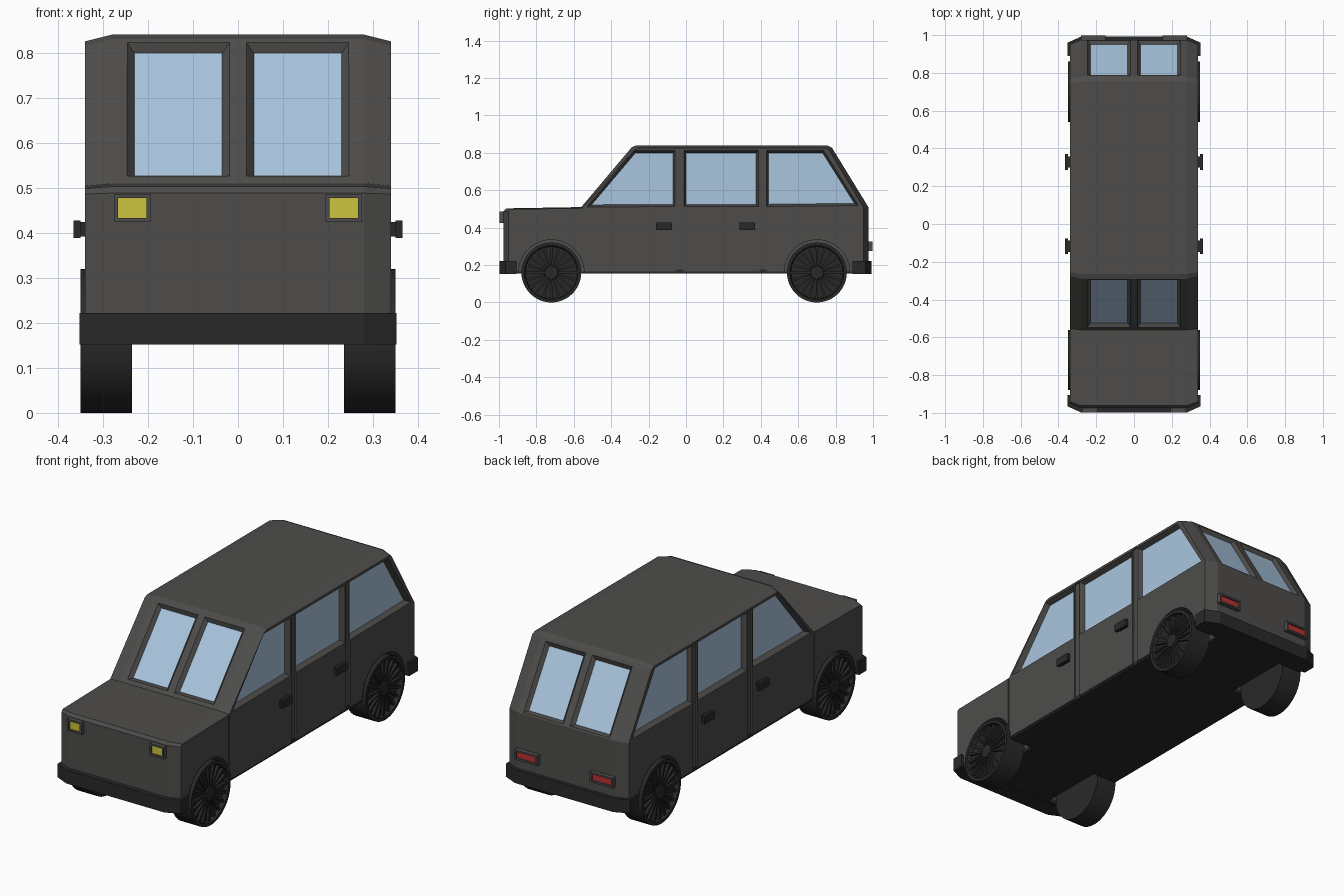
import bpy, bmesh, math
from mathutils import Vector

if "Cube" in bpy.data.objects:
    bpy.data.objects.remove(bpy.data.objects["Cube"])


def material(name, rgb):
    m = bpy.data.materials.new(name)
    m.diffuse_color = (*rgb, 1)
    m.use_nodes = True
    m.node_tree.nodes["Principled BSDF"].inputs["Base Color"].default_value = m.diffuse_color
    return m


PAINT = material("paint", (0.075, 0.073, 0.07))
DARK = material("dark_trim", (0.022, 0.022, 0.022))
GLASS = material("glass", (0.4, 0.56, 0.73))
YELLOW = material("yellow_lens", (0.6, 0.55, 0.05))
RED = material("red_lens", (0.5, 0.03, 0.03))


def loft(name, parts, mat=None):
    """Each part is a list of equal-sized rings, skinned together and capped."""
    bm = bmesh.new()
    for rings in parts:
        vs = [[bm.verts.new(p) for p in r] for r in rings]
        n = len(vs[0])
        for a, b in zip(vs, vs[1:]):
            for i in range(n):
                j = (i + 1) % n
                bm.faces.new((a[i], a[j], b[j], b[i]))
        bm.faces.new(vs[0][::-1])
        if len(vs) > 1:
            bm.faces.new(vs[-1])
    if len(parts[0]) > 1:
        bmesh.ops.recalc_face_normals(bm, faces=bm.faces)
    me = bpy.data.meshes.new(name)
    bm.to_mesh(me)
    bm.free()
    ob = bpy.data.objects.new(name, me)
    bpy.context.collection.objects.link(ob)
    if mat:
        me.materials.append(mat)
    return ob


def box(x0, x1, y0, y1, z0, z1):
    return [[(x, y0, z0), (x, y1, z0), (x, y1, z1), (x, y0, z1)] for x in (x0, x1)]


def circle(x, r, cy, cz, n=48):
    return [(x, cy + r * math.cos(2 * math.pi * i / n),
             cz + r * math.sin(2 * math.pi * i / n)) for i in range(n)]


def cut(ob, cutter):
    m = ob.modifiers.new("cut", 'BOOLEAN')
    m.object, m.operation, m.solver = cutter, 'DIFFERENCE', 'EXACT'
    bpy.context.view_layer.objects.active = ob
    bpy.ops.object.modifier_apply(modifier=m.name)


def drop(ob):
    bpy.data.objects.remove(ob, do_unlink=True)


# Body: side profile, with a slightly smaller copy on the flanks
full = [(-.975, .165), (-.975, .488), (-.962, .503), (-.56, .51), (-.29, .83),
        (-.265, .84), (.755, .84), (.78, .828), (.975, .51), (.975, .165)]
flank = [(-.95, .165), (-.95, .486), (-.94, .498), (-.555, .504), (-.275, .815),
         (-.255, .825), (.745, .825), (.765, .815), (.95, .506), (.95, .165)]
body = loft("body", [[[(x, y, z) for y, z in p] for x, p in
                      ((-.34, flank), (-.28, full), (.28, full), (.34, flank))]], PAINT)
floor = loft("floor", [box(-.335, .335, -.94, .94, .155, .175)], DARK)


# Windows: tapered recess with a pane at its bottom
def window(name, pts, normal, depth, grow=.016):
    pts = [Vector(p) for p in pts]
    n = Vector(normal).normalized()
    c = sum(pts, Vector()) / len(pts)
    inner = [p - n * depth for p in pts]
    outer = []
    for i, p in enumerate(pts):
        e1 = (p - pts[i - 1]).normalized()
        e2 = (p - pts[(i + 1) % len(pts)]).normalized()
        outer.append(p + (e1 + e2) * grow / max(e1.cross(e2).length, .3))
    k = .01 / depth
    beyond = [o + (o - q) * k for o, q in zip(outer, inner)]
    cutter = loft("cutter", [[inner, beyond]])
    cut(body, cutter)
    drop(cutter)
    pane = [p + n * .002 for p in inner]
    f = (pane[1] - pane[0]).cross(pane[2] - pane[1])
    loft(name, [[pane if f.dot(n) < 0 else pane[::-1]]], GLASS)


side_windows = {
    "front_side_window": [(-.505, .522), (-.07, .525), (-.07, .80), (-.27, .80)],
    "middle_side_window": [(0, .525), (.375, .525), (.375, .80), (0, .80)],
    "rear_side_window": [(.44, .525), (.9, .53), (.73, .80), (.44, .80)]}
for s in (-1, 1):
    for name, pts in side_windows.items():
        window(name, [(s * .34, y, z) for y, z in pts], (s, 0, 0), .028, .012)
    for name, (ya, za), (yb, zb), n in (
            ("windshield", (-.536, .538), (-.307, .81), (0, -.764, .645)),
            ("rear_window", (.963, .53), (.797, .80), (0, .853, .522))):
        window(name, [(s * .035, ya, za), (s * .23, ya, za),
                      (s * .23, yb, zb), (s * .035, yb, zb)], n, .018)

# Door seams and wheel wells
for s in (-1, 1):
    for y0, y1, z0, z1 in ((-.052, -.014, .15, .815), (.394, .43, .15, .815),
                           (-.562, -.554, .15, .5)):
        c = loft("cutter", [box(s * .332, s * .36, y0, y1, z0, z1)])
        cut(body, c)
        drop(c)
    for y in (-.72, .70):
        c = loft("cutter", [[circle(s * .2, .175, y, .16), circle(s * .4, .175, y, .16)]])
        cut(body, c)
        cut(floor, c)
        drop(c)

# Wheels: lathed tyre and rim with radial spokes
for s in (-1, 1):
    for y, end in ((-.72, "front"), (.70, "rear")):
        parts = [[circle(s * x, r, y, .16) for x, r in (
            (.235, .16), (.35, .16), (.35, .144), (.328, .138), (.328, .038), (.348, .034))]]
        for i in range(20):
            a = 2 * math.pi * i / 20
            ca, sa = math.cos(a), math.sin(a)
            rings = []
            for r, w in ((.03, .004), (.143, .007)):
                rings.append([(s * x, y + r * ca - t * sa, .16 + r * sa + t * ca)
                              for x, t in ((.326, -w), (.342, -w), (.342, w), (.326, w))])
            parts.append(rings)
        wheel = loft(end + "_wheel", parts, DARK)
        bpy.ops.object.select_all(action='DESELECT')
        wheel.select_set(True)
        bpy.context.view_layer.objects.active = wheel
        bpy.ops.object.shade_smooth_by_angle(angle=math.radians(30))

# Bumpers with chamfered corners
for d, end, a, b, c in ((-1, "front", .905, .965, .998), (1, "rear", .89, .96, .992)):
    plan = [(-.352, a), (-.352, b), (-.28, c), (.28, c), (.352, b), (.352, a)]
    loft(end + "_bumper", [[[(x, d * y, z) for x, y in plan] for z in (.152, .222)]], DARK)


# Lights: raised frame around a sunken lens
def light(name, d, x0, x1, z0, z1, lens):
    def ring(y, g):
        return [(x0 + g, d * y, z0 + g), (x1 - g, d * y, z0 + g),
                (x1 - g, d * y, z1 - g), (x0 + g, d * y, z1 - g)]
    loft(name + "_frame", [[ring(.96, 0), ring(.998, 0), ring(.998, .009), ring(.986, .009)]], PAINT)
    loft(name + "_lens", [[ring(.98, .009), ring(.988, .009)]], lens)


for s in (-1, 1):
    xs = sorted((s * .194, s * .275))
    light("headlight", -1, *xs, .424, .486, YELLOW)
    xs = sorted((s * .15, s * .28))
    light("tail_light", 1, *xs, .275, .327, RED)

    # Door handles: short mount and grip bar
    for y in (-.118, .328):
        loft("door_handle", [box(s * .335, s * .352, y - .03, y + .03, .392, .424),
                             box(s * .35, s * .365, y - .042, y + .042, .388, .427)], DARK)
